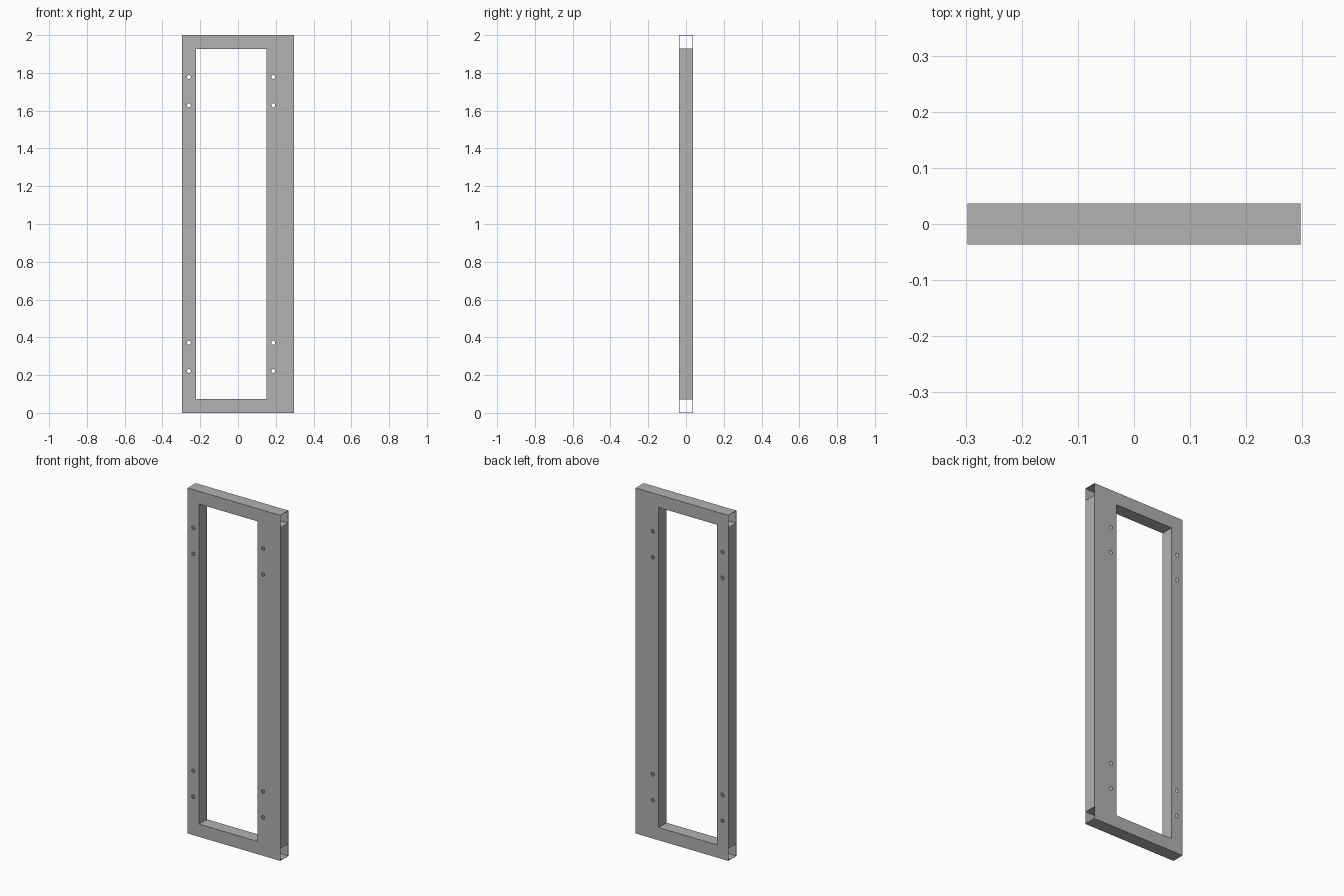
import bpy, bmesh
from mathutils import Matrix, Vector

old = bpy.data.objects.get("Cube")
if old:
    bpy.data.objects.remove(old, do_unlink=True)

HALF_W, HEIGHT, TUBE, WALL = 0.297, 2.0, 0.0735, 0.002
HOLE_R = 0.0105

steel = bpy.data.materials.new("grey steel")
steel.use_nodes = True
grey = (0.445, 0.445, 0.445, 1)
steel.diffuse_color = grey
steel.node_tree.nodes["Principled BSDF"].inputs["Base Color"].default_value = grey


def add_object(name, bm):
    mesh = bpy.data.meshes.new(name)
    bm.to_mesh(mesh)
    bm.free()
    mesh.materials.append(steel)
    obj = bpy.data.objects.new(name, mesh)
    bpy.context.collection.objects.link(obj)
    return obj


def tube(name, centre, size, axis, cutter=None):
    """Thin-walled square tube, open at both ends of the given axis."""
    bm = bmesh.new()
    bmesh.ops.create_cube(bm, size=1)
    bm.normal_update()
    ends = [f for f in bm.faces if abs(f.normal[axis]) > 0.9]
    bmesh.ops.delete(bm, geom=ends, context='FACES_ONLY')
    bm.transform(Matrix.Translation(centre) @ Matrix.Diagonal((*size, 1)))
    obj = add_object(name, bm)
    solid = obj.modifiers.new("wall", 'SOLIDIFY')
    solid.thickness, solid.offset, solid.use_even_offset = WALL, -1, True
    if cutter:
        cut = obj.modifiers.new("screw_holes", 'BOOLEAN')
        cut.operation, cut.solver, cut.object = 'DIFFERENCE', 'EXACT', cutter
    # Bake the modifiers into the mesh
    graph = bpy.context.evaluated_depsgraph_get()
    baked = bpy.data.meshes.new_from_object(obj.evaluated_get(graph))
    obj.modifiers.clear()
    obj.data = baked
    return obj


# Stile centres: one tube on the right side, a doubled pair on the left
right_x = -HALF_W + TUBE / 2
outer_x = HALF_W - TUBE / 2
inner_x = outer_x - TUBE

# Screw hole cutter, four pins through each inner stile
bm = bmesh.new()
for x in (right_x, inner_x):
    for offset in (0.222, 0.372):
        for z in (offset, HEIGHT - offset):
            bmesh.ops.create_cone(
                bm, cap_ends=True, segments=16, radius1=HOLE_R, radius2=HOLE_R,
                depth=TUBE * 2,
                matrix=Matrix.Translation((x, 0, z)) @ Matrix.Rotation(1.5707963, 4, 'X'))
cutter = add_object("hole_cutter", bm)
cutter.hide_render = True

# Rails run the full width with open ends
for name, z in (("bottom_rail", TUBE / 2), ("top_rail", HEIGHT - TUBE / 2)):
    tube(name, Vector((0, 0, z)), (HALF_W * 2, TUBE, TUBE), 0)

# Stiles stand between the rails
for name, x, holes in (("right_stile", right_x, cutter),
                       ("left_inner_stile", inner_x, cutter),
                       ("left_outer_stile", outer_x, None)):
    tube(name, Vector((x, 0, HEIGHT / 2)), (TUBE, TUBE, HEIGHT - 2 * TUBE), 2, holes)

bpy.data.objects.remove(cutter, do_unlink=True)
